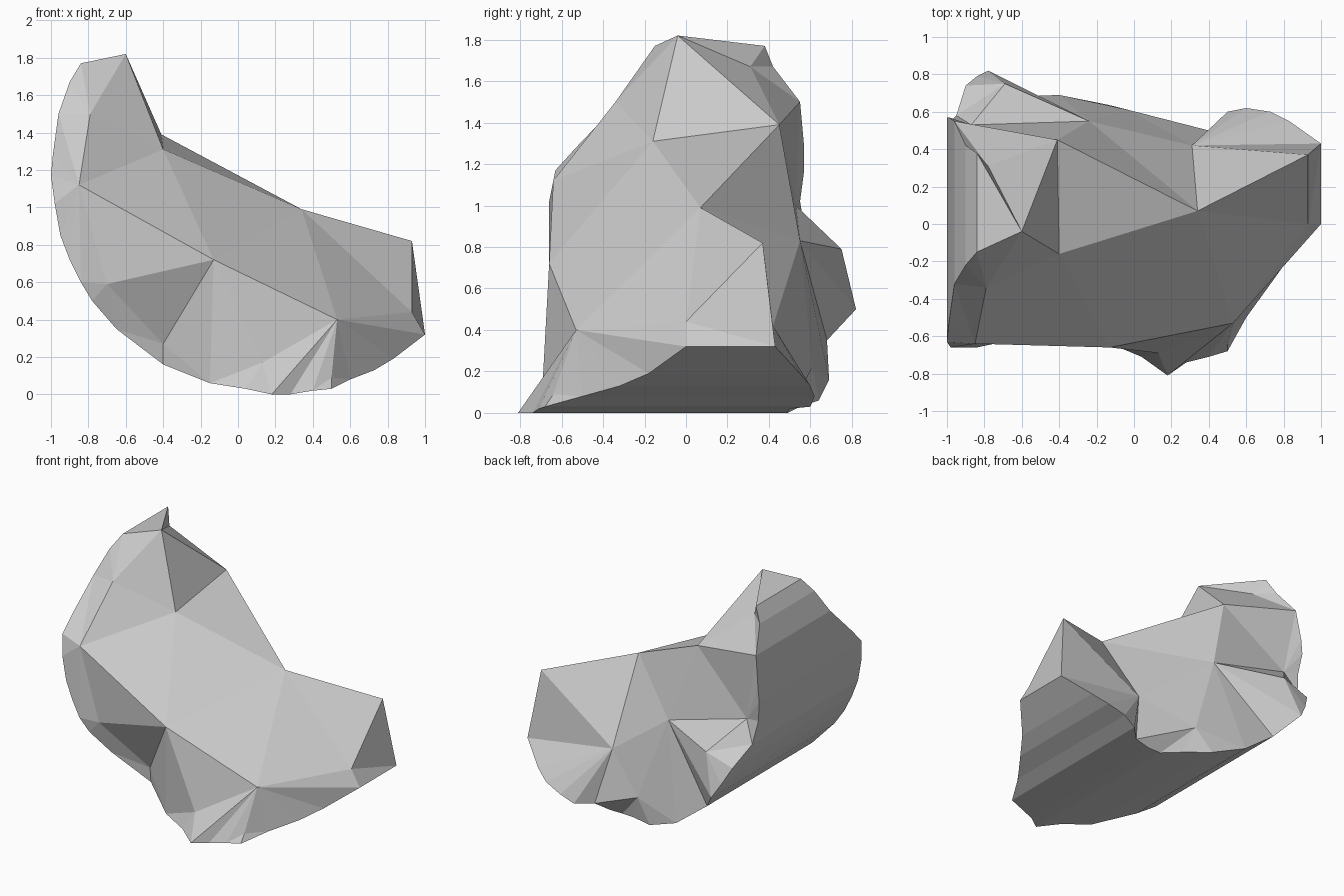
import bpy, bmesh

if "Cube" in bpy.data.objects:
    bpy.data.objects.remove(bpy.data.objects["Cube"])

# Curved outer wall, from the top left down and round to the right:
# x, z of the arc, then y of the front and back broken rim
ARC = [
    (-.84, 1.77, -.15, .38), (-.90, 1.67, -.22, .42), (-.96, 1.50, -.32, .55),
    (-.99, 1.28, -.53, .57), (-1.0, 1.17, -.63, .57), (-.98, 1.02, -.66, .55),
    (-.95, .85, -.66, .58), (-.90, .72, -.66, .74), (-.84, .60, -.66, .79),
    (-.78, .50, -.63, .82), (-.65, .35, -.55, .68), (-.40, .16, -.45, .69),
    (-.15, .06, -.63, .64), (.04, .03, -.71, .55), (.18, 0, -.81, .49),
    (.28, 0, -.74, .49), (.40, .02, -.71, .50), (.50, .03, -.68, .60),
    (.60, .08, -.50, .62), (.73, .13, -.32, .60), (.83, .19, -.18, .55),
    (1.0, .32, 0, .43),
]

# Corners of the broken inner surface
CORNERS = {
    "peak": (-.60, -.04, 1.82), "saddle": (-.40, -.16, 1.31),
    "ridge": (-.41, .45, 1.39), "step": (.34, .07, .99),
    "tip": (.93, .37, .82), "tip_low": (.93, 0, .44), "notch": (-.78, .31, 1.67),
    "shoulder": (-.79, -.34, 1.50), "side": (-.85, -.64, 1.12),
    "brow": (-.13, -.66, .72), "chip_l": (-.70, -.63, .59),
    "chip_r": (-.40, -.46, .27), "knee": (.53, -.53, .40),
    "toe": (.13, -.69, .17), "toe_r": (.50, -.64, .09),
    "back_r": (.31, .42, .42), "back_mid": (-.24, .55, .83),
    "back_l": (-.87, .53, 1.0), "back_bump": (-.69, .75, .79),
    "back_low": (-.03, .61, .22),
}

bm = bmesh.new()
v = {n: bm.verts.new(p) for n, p in CORNERS.items()}
for i, (x, z, yf, yb) in enumerate(ARC):
    v[f"f{i}"] = bm.verts.new((x, yf, z))
    v[f"b{i}"] = bm.verts.new((x, yb, z))


def rim(side, a, b):
    """Names of the rim points a..b on the front (f) or back (b) rim."""
    step = 1 if b >= a else -1
    return [f"{side}{i}" for i in range(a, b + step, step)]


def fan(apex, *chain):
    """Triangles from one corner to each edge of a chain of points."""
    for p, q in zip(chain, chain[1:]):
        bm.faces.new((v[apex], v[p], v[q]))


# Smoothly bent outer wall
for i in range(len(ARC) - 1):
    bm.faces.new([v[n] for n in (f"f{i}", f"f{i+1}", f"b{i+1}", f"b{i}")])

# Upper break
fan("saddle", "peak", "shoulder", "side", "brow", "step", "ridge", "peak")
fan("step", "brow", "knee", "tip_low", "tip", "back_r", "back_mid", "ridge")
fan("peak", "b0", "f0")
fan("notch", *rim("b", 2, 0), "peak")
fan("ridge", "b2", "notch", "peak")

# Front break
fan("shoulder", "peak", *rim("f", 0, 2), "side")
fan("side", *rim("f", 2, 8), "chip_l", "brow")
fan("chip_l", *rim("f", 8, 10), "chip_r", "brow")
fan("chip_r", *rim("f", 10, 12), "brow")
fan("brow", "f12", "toe", "knee")
fan("toe", *rim("f", 12, 14), "knee")
fan("knee", *rim("f", 14, 16), "toe_r")
fan("toe_r", *rim("f", 16, 18), "knee")
fan("knee", *rim("f", 18, 21), "tip_low")
fan("tip_low", "f21", "b21", "tip")

# Back break
fan("back_r", "tip", *rim("b", 21, 16), "back_low", "back_mid")
fan("back_low", *rim("b", 16, 11), "back_mid")
fan("back_mid", *rim("b", 11, 9), "back_bump")
fan("back_bump", *rim("b", 9, 6), "back_l", "back_mid")
fan("back_l", *rim("b", 6, 2), "ridge", "back_mid")

bmesh.ops.recalc_face_normals(bm, faces=bm.faces[:])
mesh = bpy.data.meshes.new("broken_fragment")
bm.to_mesh(mesh)
bm.free()
bpy.context.collection.objects.link(bpy.data.objects.new("broken_fragment", mesh))
